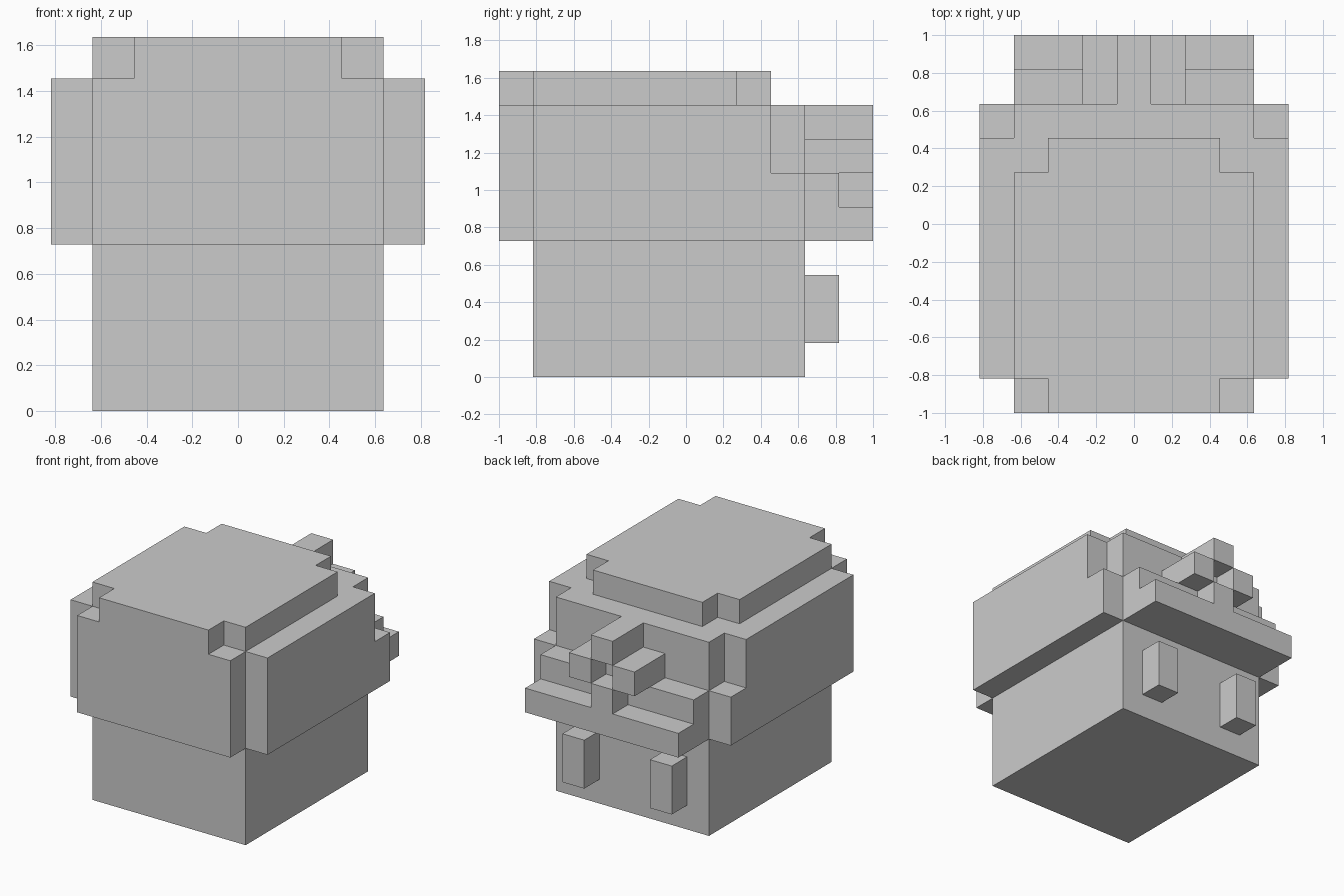
import bpy, bmesh
from mathutils import Vector

if "Cube" in bpy.data.objects:
    bpy.data.objects.remove(bpy.data.objects["Cube"])

U = 2 / 11  # one block of the 11-block-long model


def block_part(name, boxes):
    """Fuse boxes (x0,x1,y0,y1,z0,z1 in blocks) into one clean outer skin."""
    cells = set()
    for x0, x1, y0, y1, z0, z1 in boxes:
        cells |= {(x0 + i, y0 + j, z0 + k)
                  for i in range(round(x1 - x0))
                  for j in range(round(y1 - y0))
                  for k in range(round(z1 - z0))}
    bm = bmesh.new()
    for c in cells:
        for axis in range(3):
            for side in (0, 1):
                near = list(c)
                near[axis] += 2 * side - 1
                if tuple(near) in cells:
                    continue
                quad = []
                for a, b in ((0, 0), (1, 0), (1, 1), (0, 1)):
                    p = Vector(c)
                    p[axis] += side
                    p[(axis + 1) % 3] += a
                    p[(axis + 2) % 3] += b
                    quad.append(bm.verts.new(p * U))
                bm.faces.new(quad if side else quad[::-1])
    bmesh.ops.remove_doubles(bm, verts=bm.verts, dist=1e-4)
    bmesh.ops.dissolve_limit(bm, angle_limit=0.01, verts=bm.verts, edges=bm.edges)
    mesh = bpy.data.meshes.new(name)
    bm.to_mesh(mesh)
    bm.free()
    obj = bpy.data.objects.new(name, mesh)
    bpy.context.collection.objects.link(obj)
    return obj


# Head and the two eyes on its +y face
block_part("head", [(-3.5, 3.5, -4.5, 3.5, 0, 4)])
for name, x in (("left_eye", -2.5), ("right_eye", 1.5)):
    block_part(name, [(x, x + 1, 3.5, 4.5, 1, 3)])

# Cap: crown with notched corners, stepped peak and raised cross emblem
block_part("cap", [
    (-3.5, 3.5, -5.5, 3.5, 4, 8),    # crown core
    (-4.5, 4.5, -4.5, 2.5, 4, 8),    # crown sides
    (-4.5, 4.5, 2.5, 3.5, 4, 6),     # low side steps
    (-3.5, 3.5, -4.5, 1.5, 8, 9),    # top plate
    (-2.5, 2.5, -5.5, 2.5, 8, 9),    # top plate ends
    (-3.5, 3.5, 3.5, 5.5, 4, 5),     # peak
    (-3.5, 3.5, 3.5, 4.5, 5, 6),     # step above peak
    (-0.5, 0.5, 3.5, 5.5, 5, 6),     # emblem foot
    (-0.5, 0.5, 3.5, 4.5, 6, 7),     # emblem recessed centre
    (-1.5, -0.5, 3.5, 5.5, 6, 7),    # emblem arms
    (0.5, 1.5, 3.5, 5.5, 6, 7),
    (-0.5, 0.5, 3.5, 5.5, 7, 8),     # emblem head
])
